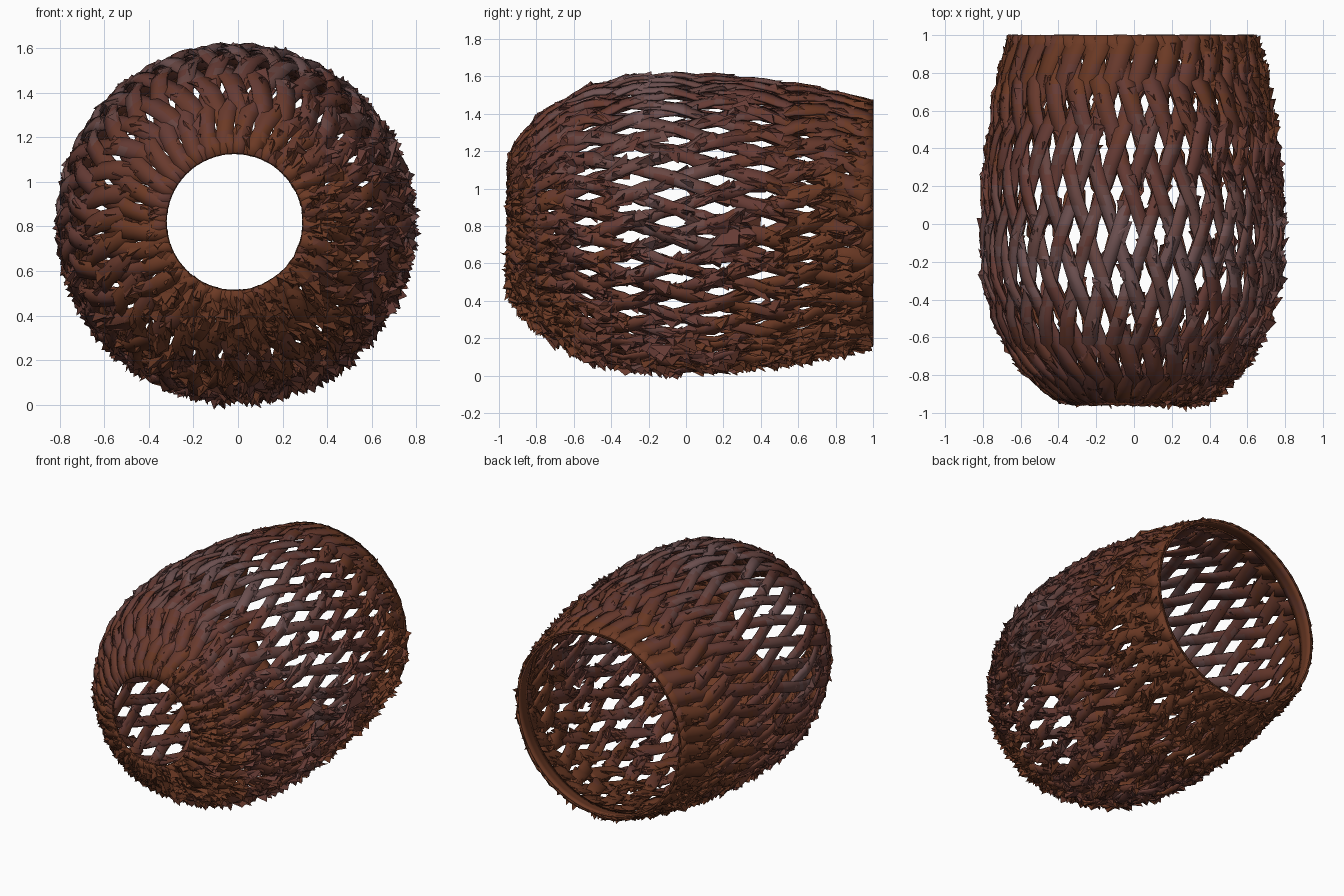
import bpy, bmesh, math, random
from mathutils import Vector, noise

random.seed(7)
if "Cube" in bpy.data.objects:
    bpy.data.objects.remove(bpy.data.objects["Cube"], do_unlink=True)

CENTRE = Vector((-0.015, 0, 0.82))
STRIPS = 32                       # strips in each winding direction
STEP = math.tau / STRIPS
PERIOD = 0.47                     # length of one diamond along the wall
PHASE = 0.1                       # moves the rows of diamonds along the wall

# Wall profile from the small front opening to the wide back one: (radius, y)
PROFILE = [Vector(p) for p in (
    (.305, -.945), (.40, -.915), (.49, -.85), (.57, -.765), (.65, -.645), (.722, -.49),
    (.768, -.3), (.782, -.1), (.775, .15), (.752, .4), (.715, .65), (.675, .85), (.64, 1))]
LENGTHS = [(b - a).length for a, b in zip(PROFILE, PROFILE[1:])]
TOTAL = sum(LENGTHS)


def on_profile(t):
    """Radius and y at distance t along the profile."""
    t = min(max(t, 0), TOTAL)
    for a, b, n in zip(PROFILE, PROFILE[1:], LENGTHS):
        if t <= n:
            return a.lerp(b, t / n)
        t -= n
    return PROFILE[-1].copy()


def wall_point(t, angle, lift=0):
    """Point on the wall, raised along its normal."""
    p = on_profile(t)
    d = (on_profile(t + .04) - on_profile(t - .04)).normalized()
    r = p.x + d.y * lift
    y = min(p.y - d.x * lift, 1)
    return CENTRE + Vector((r * math.cos(angle), y, r * math.sin(angle)))


def strip_angle(i, way, t):
    return i * STEP + way * STEP * (t + PHASE) / PERIOD


def strip_width(t):
    """Strip width as an angle; wider toward both ends."""
    p = on_profile(t)
    w = .07 + .036 * abs((p.y + .1) / .95) ** 1.6
    closed = max(0, 1 - t / .22, 1 - (TOTAL - t) / .16)
    return min(w / p.x, STEP * .8) + STEP * .25 * closed


def weave(t, way):
    """Over and under offset, flattened at both openings."""
    fade = min(1, t / .4, (TOTAL - t) / .3)
    return way * .011 * fade * math.cos(math.tau * (t + PHASE) / PERIOD)


def roughness(angle):
    """Bark is shaggiest on the lower left side, smoothest at upper right."""
    return .5 + .5 * math.cos(angle + .95)


def material(name, colour):
    m = bpy.data.materials.new(name)
    m.use_nodes = True
    m.diffuse_color = (*colour, 1)
    bsdf = m.node_tree.nodes["Principled BSDF"]
    bsdf.inputs["Base Color"].default_value = (*colour, 1)
    bsdf.inputs["Roughness"].default_value = .5
    return m


MATERIALS = [material("rust bark", (.15, .042, .018)),
             material("russet bark", (.14, .042, .026)),
             material("maroon bark", (.135, .045, .036)),
             material("plum bark", (.14, .062, .055)),
             material("mauve bark", (.16, .085, .085))]


def paint(bm):
    """Blend from rust at the openings to mauve around the upper middle."""
    for f in bm.faces:
        c = f.calc_center_median()
        middle = 1 - abs(c.y + .15) / .8 + .6 * (c.z - 1)
        shade = 1 + 2.4 * middle + 1.6 * noise.noise(c * 6) + random.uniform(-.6, .6)
        f.material_index = min(max(int(shade), 0), 4)


def finish(name, bm, thickness=0, smooth=None):
    paint(bm)
    mesh = bpy.data.meshes.new(name)
    bm.to_mesh(mesh)
    bm.free()
    for m in MATERIALS:
        mesh.materials.append(m)
    ob = bpy.data.objects.new(name, mesh)
    bpy.context.collection.objects.link(ob)
    if thickness:
        mod = ob.modifiers.new("thickness", 'SOLIDIFY')
        mod.thickness = thickness
        mod.offset = 0
    if smooth:
        bpy.ops.object.select_all(action='DESELECT')
        ob.select_set(True)
        bpy.context.view_layer.objects.active = ob
        bpy.ops.object.shade_smooth_by_angle(angle=math.radians(smooth))


def grid(bm, rows):
    for a, b in zip(rows, rows[1:]):
        for j in range(len(a) - 1):
            bm.faces.new((a[j], a[j + 1], b[j + 1], b[j]))


# Woven strips, one object per winding direction
SEGMENTS = 40
for way, name in ((1, "right_wound_strips"), (-1, "left_wound_strips")):
    bm = bmesh.new()
    for i in range(STRIPS):
        rows = []
        for k in range(SEGMENTS + 1):
            t = TOTAL * k / SEGMENTS
            row = []
            for side in (-.5, 0, .5):
                a = strip_angle(i, way, t)
                rough = .003 + .014 * roughness(a)
                w = strip_width(t) * (1 + random.uniform(-14, 18) * rough)
                lift = weave(t, way) + random.uniform(-.5, 1) * rough
                lift += .006 if side == 0 else 0
                row.append(bm.verts.new(wall_point(t, a + side * w, lift)))
            rows.append(row)
        grid(bm, rows)
    bmesh.ops.recalc_face_normals(bm, faces=bm.faces)
    finish(name, bm, .014, 28)

# Smooth band inside the back opening
bm = bmesh.new()
rows = []
for k in range(4):
    t = TOTAL - .13 + .13 * k / 3
    ring = [bm.verts.new(wall_point(t, j * STEP / 2, -.008)) for j in range(STRIPS * 2)]
    rows.append(ring + ring[:1])
grid(bm, rows)
finish("back_rim", bm, .012, 40)


def shard(bm, t, angle, way, size, height):
    """Splinter of bark: a skewed pyramid lying along its strip."""
    r = on_profile(t).x
    slope = way * STEP / PERIOD
    base = weave(t, way) + .002

    def corner(along, across, lift):
        u = max(t + along * size, 0)
        return bm.verts.new(wall_point(u, angle + along * size * slope + across * size / r, lift))

    a = corner(-random.uniform(.5, 1), random.uniform(-.4, .1), base)
    b = corner(random.uniform(.2, .8), -random.uniform(.2, .5), base)
    c = corner(random.uniform(.2, .8), random.uniform(.2, .5), base)
    tip = corner(random.uniform(-.4, 1), random.uniform(-.4, .4), base + height)
    for face in ((a, b, tip), (b, c, tip), (c, a, tip)):
        bm.faces.new(face)


# Loose bark splinters over the outside
bm = bmesh.new()
made = 0
while made < 2700:
    t = random.uniform(.02, TOTAL - .06)
    i, way = random.randrange(STRIPS), random.choice((-1, 1))
    angle = strip_angle(i, way, t)
    rough = roughness(angle)
    if random.random() > .12 + .88 * rough:
        continue
    shift = random.uniform(-.4, .4) * strip_width(t)
    shard(bm, t, angle + shift, way, random.uniform(.05, .1),
          random.uniform(.012, .025 + .035 * rough))
    made += 1

# Larger torn flakes on the left side
for _ in range(14):
    shard(bm, TOTAL * random.uniform(.56, .68), random.uniform(-.25, .08),
          random.choice((-1, 1)), .15, random.uniform(.02, .05))
bmesh.ops.recalc_face_normals(bm, faces=bm.faces)
finish("bark_splinters", bm)
